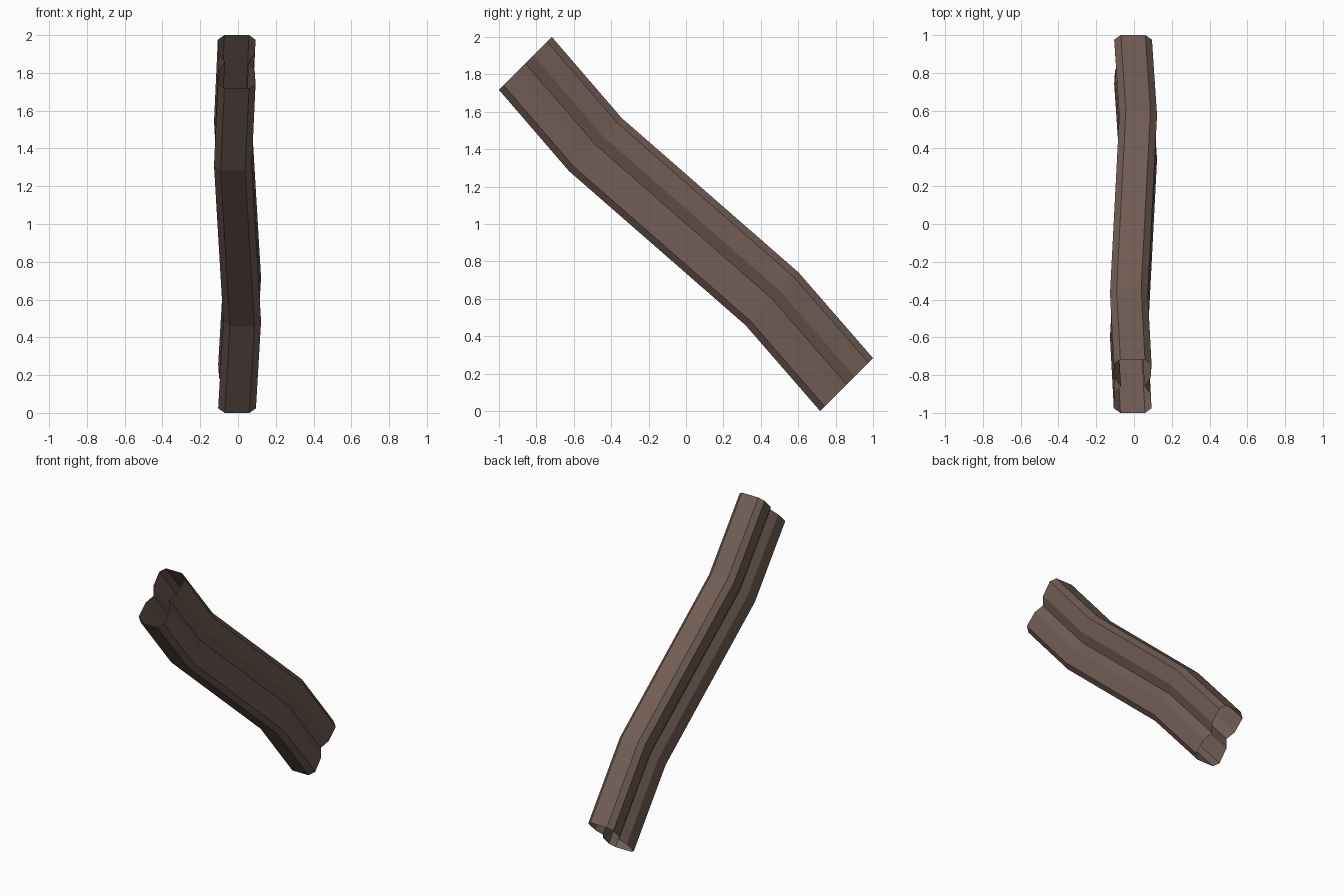
import bpy, bmesh
from mathutils import Vector

if "Cube" in bpy.data.objects:
    bpy.data.objects.remove(bpy.data.objects["Cube"])

# Bark colour
bark = bpy.data.materials.new("bark brown")
bark.diffuse_color = (0.165, 0.108, 0.09, 1)
bark.use_nodes = True
bark.node_tree.nodes["Principled BSDF"].inputs["Base Color"].default_value = bark.diffuse_color

# Figure-eight cross-section: (half width in x, distance along the 45 degree cut)
quarter = [(0.065, 0.2), (0.1, 0.165), (0.095, 0.06)]
right = quarter + [(0.062, 0.0)] + [(x, -t) for x, t in reversed(quarter)]
profile = right + [(-x, t) for x, t in reversed(right)]

# Centres of the four parallel cuts along the bent log
centres = [(-0.007, -0.859, 1.859), (-0.027, -0.485, 1.425),
           (0.022, 0.46, 0.60), (-0.005, 0.859, 0.141)]
cut = Vector((0, 1, 1)).normalized()

# Hollow open-ended log
bm = bmesh.new()
rings = [[bm.verts.new(Vector(c) + Vector((x, 0, 0)) + cut * t) for x, t in profile]
         for c in centres]
n = len(profile)
for a, b in zip(rings, rings[1:]):
    for i in range(n):
        j = (i + 1) % n
        bm.faces.new((a[i], a[j], b[j], b[i]))
bmesh.ops.recalc_face_normals(bm, faces=bm.faces)
mesh = bpy.data.meshes.new("twin_log")
bm.to_mesh(mesh)
bm.free()
mesh.materials.append(bark)
log = bpy.data.objects.new("twin_log", mesh)
bpy.context.collection.objects.link(log)
